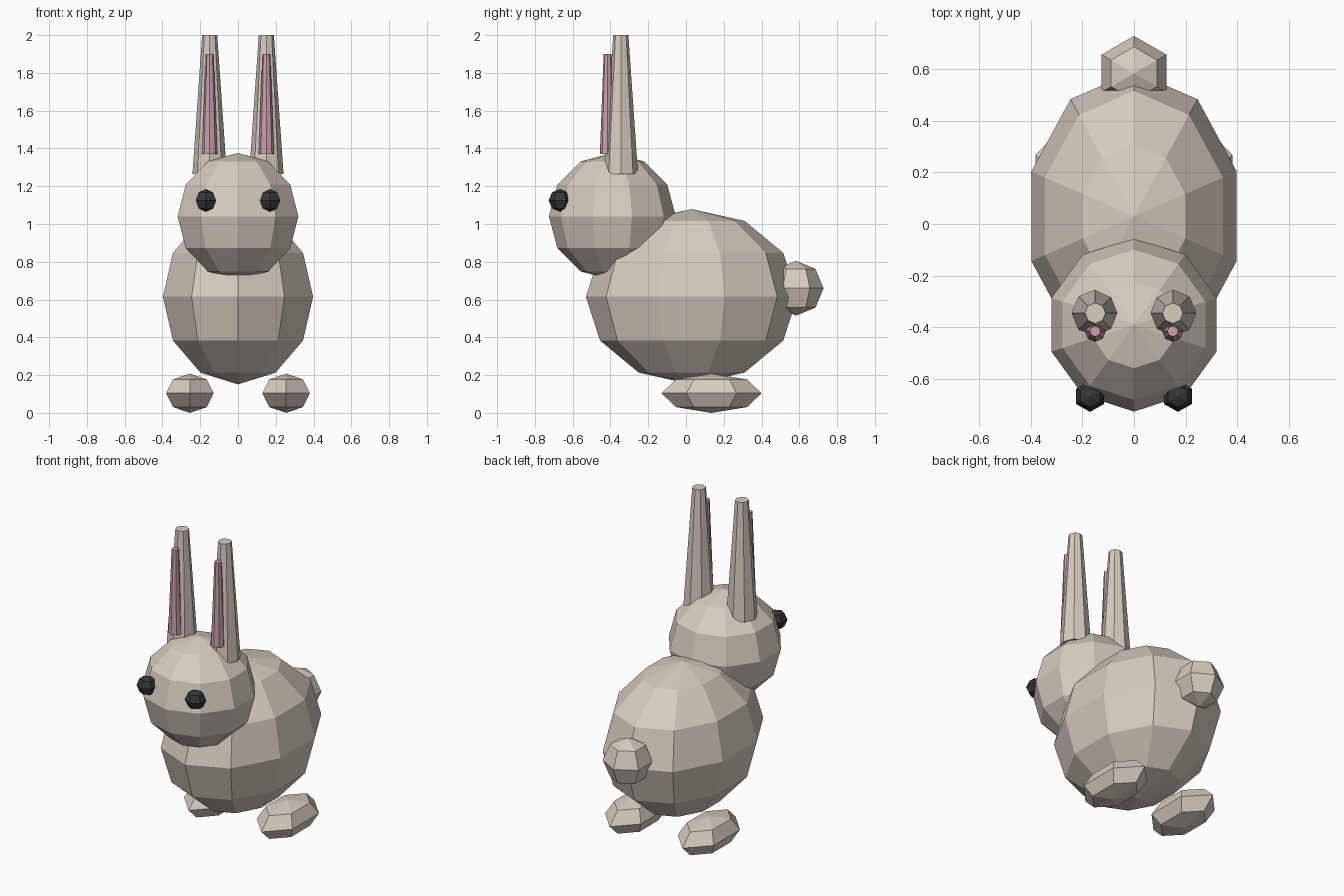
import bpy, bmesh
from math import sin, cos, pi

if "Cube" in bpy.data.objects:
    bpy.data.objects.remove(bpy.data.objects["Cube"])


def material(name, rgb):
    m = bpy.data.materials.new(name)
    m.diffuse_color = (*rgb, 1)
    m.use_nodes = True
    m.node_tree.nodes["Principled BSDF"].inputs["Base Color"].default_value = m.diffuse_color
    return m


FUR = material("warm_grey_fur", (0.68, 0.61, 0.53))
PINK = material("inner_ear_pink", (0.60, 0.36, 0.42))
DARK = material("eye_charcoal", (0.035, 0.037, 0.04))


def finish(name, bm, mat):
    bmesh.ops.recalc_face_normals(bm, faces=bm.faces)
    mesh = bpy.data.meshes.new(name)
    bm.to_mesh(mesh)
    bm.free()
    mesh.materials.append(mat)
    obj = bpy.data.objects.new(name, mesh)
    bpy.context.collection.objects.link(obj)
    return obj


def ring(bm, sides, center, rx, ry, z):
    """Polygon ring with one corner pointing to the back (+y)."""
    angles = [pi / 2 + 2 * pi * i / sides for i in range(sides)]
    return [bm.verts.new((center[0] + rx * cos(a), center[1] + ry * sin(a), z)) for a in angles]


def bridge(bm, low, high):
    n = len(low)
    for i in range(n):
        j = (i + 1) % n
        bm.faces.new((low[i], low[j], high[j], high[i]))


def ellipsoid(name, center, radii, sides, bands, mat):
    bm = bmesh.new()
    x, y, z = center
    rx, ry, rz = radii
    lats = [-pi / 2 + pi * k / bands for k in range(1, bands)]
    rings = [ring(bm, sides, (x, y), rx * cos(t), ry * cos(t), z + rz * sin(t)) for t in lats]
    for low, high in zip(rings, rings[1:]):
        bridge(bm, low, high)
    for loop, pole_z in ((rings[0], z - rz), (rings[-1], z + rz)):
        pole = bm.verts.new((x, y, pole_z))
        for i in range(sides):
            bm.faces.new((loop[i], loop[(i + 1) % sides], pole))
    return finish(name, bm, mat)


def tapered_post(name, center, r_low, r_high, z_low, z_high, sides, mat):
    bm = bmesh.new()
    low = ring(bm, sides, center, r_low, r_low, z_low)
    high = ring(bm, sides, center, r_high, r_high, z_high)
    bridge(bm, low, high)
    bm.faces.new(low)
    bm.faces.new(high)
    return finish(name, bm, mat)


# Body, head and tail
ellipsoid("body", (0, 0.03, 0.615), (0.418, 0.56, 0.464), 10, 6, FUR)
ellipsoid("head", (0, -0.39, 1.04), (0.336, 0.336, 0.336), 10, 6, FUR)
ellipsoid("tail", (0, 0.583, 0.66), (0.145, 0.145, 0.145), 6, 4, FUR)

# Paired parts
for side, s in (("left", 1), ("right", -1)):
    ellipsoid(side + "_foot", (s * 0.255, 0.135, 0.104), (0.145, 0.265, 0.104), 6, 4, FUR)
    ellipsoid(side + "_eye", (s * 0.17, -0.667, 1.125), (0.062, 0.06, 0.06), 6, 4, DARK)
    tapered_post(side + "_ear", (s * 0.15, -0.345), 0.091, 0.04, 1.265, 2.0, 8, FUR)
    tapered_post(side + "_inner_ear", (s * 0.15, -0.415), 0.041, 0.021, 1.37, 1.9, 8, PINK)
